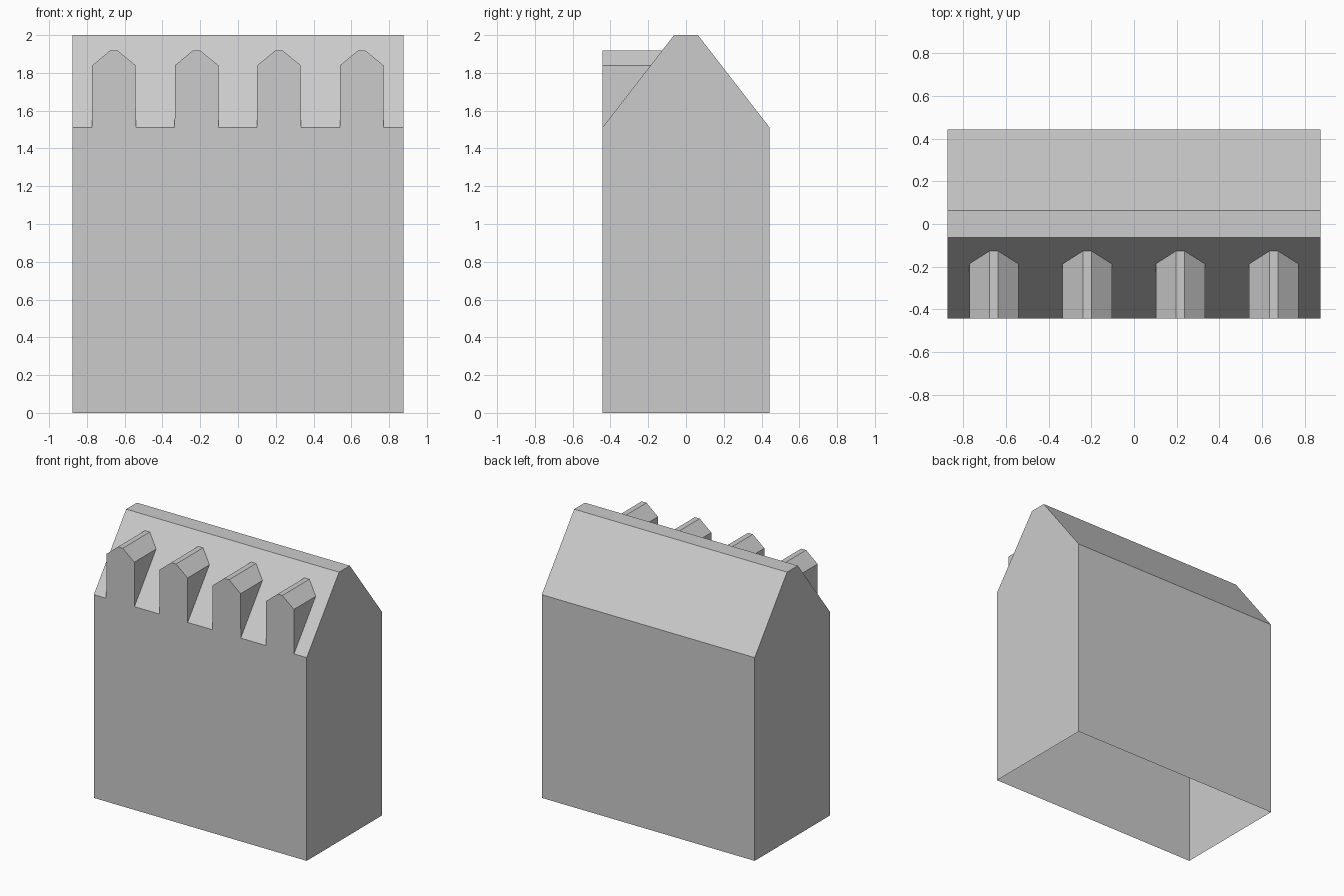
import bpy, bmesh

if "Cube" in bpy.data.objects:
    bpy.data.objects.remove(bpy.data.objects["Cube"])

HALF_X, HALF_Y = 0.875, 0.443
EAVE, RIDGE, RIDGE_Y = 1.51, 2.0, 0.063
SHOULDER, PEAK = 1.84, 1.918
DORMERS = (-0.657, -0.219, 0.217, 0.655)

bm = bmesh.new()


def slope_y(z):
    """Depth of the front roof slope at height z."""
    return -HALF_Y + (z - EAVE) / (RIDGE - EAVE) * (HALF_Y - RIDGE_Y)


def vert(x, y, z):
    return bm.verts.new((x, y, z))


def pair(side, y, z):
    """Left and right vertices of a long horizontal edge."""
    return vert(-HALF_X, y, z), vert(HALF_X, y, z)


# Crenellated eave line, left to right: each dormer rises flush with the front wall
outline = [(-HALF_X, EAVE)]
for c in DORMERS:
    outline += [(c - 0.116, EAVE), (c - 0.115, SHOULDER), (c - 0.02, PEAK),
                (c + 0.02, PEAK), (c + 0.115, SHOULDER), (c + 0.116, EAVE)]
outline.append((HALF_X, EAVE))

front = [vert(x, -HALF_Y, z) for x, z in outline]
roof = [v if z == EAVE else vert(x, slope_y(z), z)
        for v, (x, z) in zip(front, outline)]

# Long edges of the body
base_f = pair(0, -HALF_Y, 0)
ridge_f = pair(0, -RIDGE_Y, RIDGE)
ridge_b = pair(0, RIDGE_Y, RIDGE)
eave_b = pair(0, HALF_Y, EAVE)
base_b = pair(0, HALF_Y, 0)

# Front wall with dormer fronts, and the notched front slope
bm.faces.new([base_f[0], base_f[1]] + front[::-1])
bm.faces.new(roof + [ridge_f[1], ridge_f[0]])

# Dormer cheeks and roofs running back into the slope
for i in range(len(front) - 1):
    loop = list(dict.fromkeys([front[i], front[i + 1], roof[i + 1], roof[i]]))
    if len(loop) > 2:
        bm.faces.new(loop)

# Ridge strip, back slope and back wall
for a, b in ((ridge_f, ridge_b), (ridge_b, eave_b), (eave_b, base_b)):
    bm.faces.new((a[0], a[1], b[1], b[0]))

# Gable ends (the underside stays open)
for s, eave in ((0, front[0]), (1, front[-1])):
    bm.faces.new((base_f[s], eave, ridge_f[s], ridge_b[s], eave_b[s], base_b[s]))

bmesh.ops.recalc_face_normals(bm, faces=bm.faces)
mesh = bpy.data.meshes.new("house_shell")
bm.to_mesh(mesh)
bm.free()
house = bpy.data.objects.new("house_shell", mesh)
bpy.context.collection.objects.link(house)
